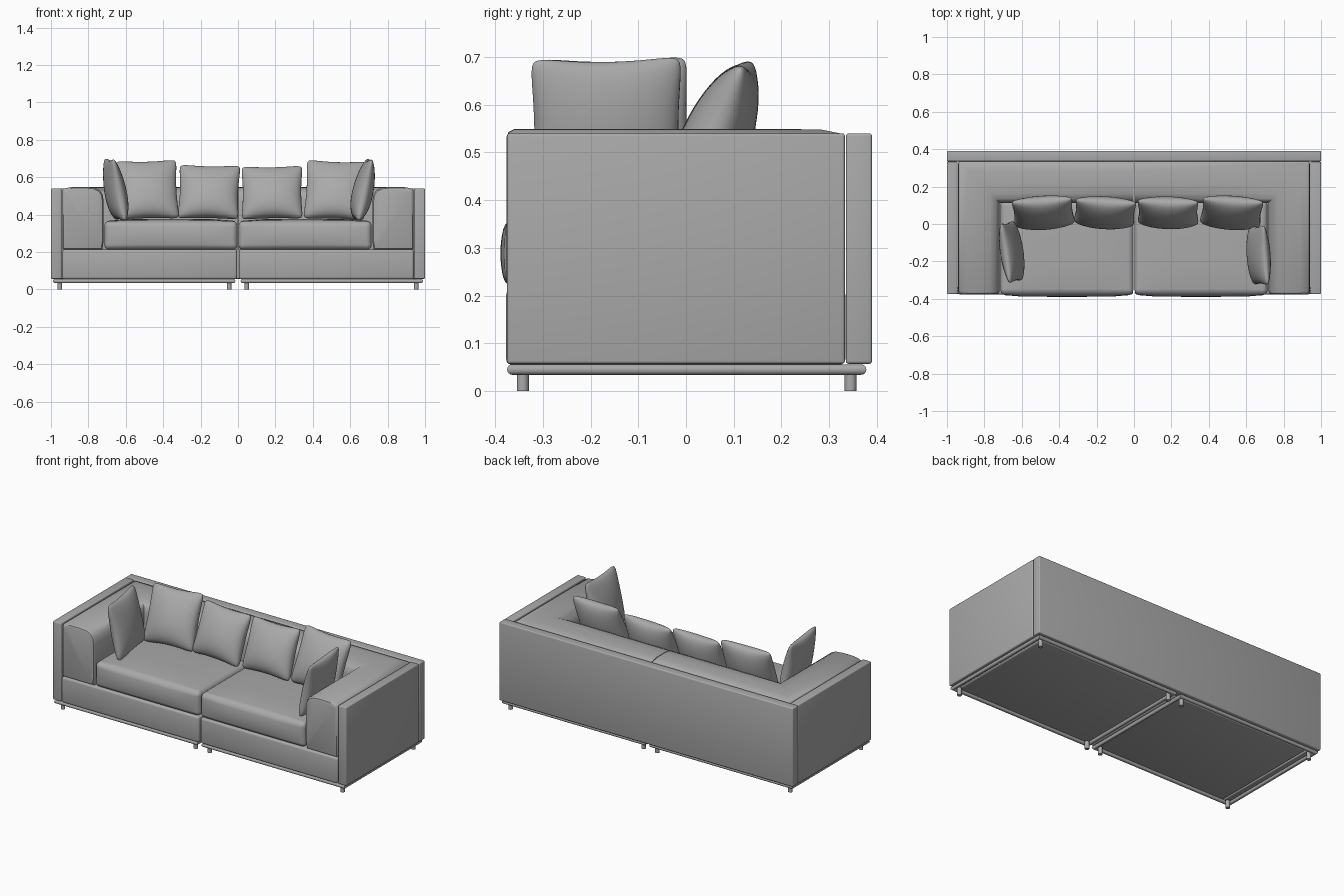
import bpy, bmesh, math
from mathutils import Matrix, Vector

if "Cube" in bpy.data.objects:
    bpy.data.objects.remove(bpy.data.objects["Cube"])

fabric = bpy.data.materials.new("grey fabric")
fabric.diffuse_color = (0.4, 0.4, 0.4, 1)
fabric.use_nodes = True
fabric.node_tree.nodes["Principled BSDF"].inputs["Base Color"].default_value = fabric.diffuse_color


def finish(name, bm, angle=40):
    bmesh.ops.recalc_face_normals(bm, faces=bm.faces[:])
    me = bpy.data.meshes.new(name)
    bm.to_mesh(me)
    bm.free()
    me.materials.append(fabric)
    ob = bpy.data.objects.new(name, me)
    bpy.context.collection.objects.link(ob)
    bpy.ops.object.select_all(action='DESELECT')
    ob.select_set(True)
    bpy.context.view_layer.objects.active = ob
    bpy.ops.object.shade_smooth_by_angle(angle=math.radians(angle))
    return ob


def soft_box(name, lo, hi, r, seg=3, crown=0.0, bulge=0.0):
    """Rounded box, optionally swollen on top (crown) and front (bulge)."""
    lo, hi = Vector(lo), Vector(hi)
    mid, half = (lo + hi) / 2, (hi - lo) / 2
    bm = bmesh.new()
    bmesh.ops.create_cube(bm, size=2)
    for v in bm.verts:
        v.co = Vector([mid[i] + v.co[i] * half[i] for i in range(3)])
    bmesh.ops.bevel(bm, geom=bm.edges[:], offset=r, segments=seg,
                    affect='EDGES', profile=0.5)
    if crown or bulge:
        for axis in range(3):
            no = Vector([1.0 if i == axis else 0.0 for i in range(3)])
            for k in range(-4, 5):
                co = mid + no * (half[axis] - r * 1.05) * k / 4
                bmesh.ops.bisect_plane(bm, geom=bm.verts[:] + bm.edges[:] + bm.faces[:],
                                       plane_co=co, plane_no=no)
        for v in bm.verts:
            u, w, t = [max(-1, min(1, (v.co[i] - mid[i]) / half[i])) for i in range(3)]
            v.co.z += crown * (1 - u ** 4) * (1 - w ** 4) * max(t, 0)
            v.co.y -= bulge * (1 - u ** 6) * (1 - t * t) * max(-w, 0)
    return finish(name, bm)


def loft(name, rings, closed=False):
    bm = bmesh.new()
    rows = [[bm.verts.new(p) for p in ring] for ring in rings]
    n = len(rows[0])
    for a in range(len(rows) if closed else len(rows) - 1):
        A, B = rows[a], rows[(a + 1) % len(rows)]
        for i in range(n):
            bm.faces.new((A[i], A[(i + 1) % n], B[(i + 1) % n], B[i]))
    if not closed:
        bm.faces.new(rows[0])
        bm.faces.new(rows[-1])
    return finish(name, bm)


def pillow(name, loc, w, h, t, yaw, lean, roll=0):
    """Puffy square cushion with pinched edges and rounded corners."""
    n = 12
    bm = bmesh.new()
    m = (Matrix.Translation(loc) @ Matrix.Rotation(math.radians(yaw), 4, 'Z')
         @ Matrix.Rotation(math.radians(-lean), 4, 'X')
         @ Matrix.Rotation(math.radians(roll), 4, 'Y'))
    ts = [math.sin(math.pi / 2 * i / n) for i in range(-n, n + 1)]
    for side in (-1, 1):
        grid = []
        for u in ts:
            row = []
            for v in ts:
                corner = 1 - 0.07 * (u * v) ** 8
                x = w / 2 * u * (1 - 0.07 * (1 - v * v)) * corner
                z = h / 2 * v * (1 - 0.08 * (1 - u * u)) * corner
                puff = max(0, (1 - u * u) * (1 - v * v)) ** 0.45
                y = side * t / 2 * puff * (1 - 0.15 * v)
                row.append(bm.verts.new(m @ Vector((x, y, z))))
            grid.append(row)
        for i in range(2 * n):
            for j in range(2 * n):
                bm.faces.new((grid[i][j], grid[i + 1][j], grid[i + 1][j + 1], grid[i][j + 1]))
    bmesh.ops.remove_doubles(bm, verts=bm.verts[:], dist=1e-5)
    return finish(name, bm, 80)


# Outer back panel
soft_box("back_panel", (-1, 0.335, 0.057), (1, 0.39, 0.54), 0.006)

# Arm and back cushion section: (distance inward from outer face, height)
section = [(0, 0.213), (0, 0.53), (0.01, 0.54), (0.05, 0.548), (0.12, 0.549),
           (0.17, 0.544), (0.198, 0.531), (0.214, 0.508), (0.22, 0.47),
           (0.22, 0.26), (0.212, 0.213)]


def station(sx, x, y, dx, dy, inset=0.0):
    ring = []
    for s, z in section:
        s = 0.11 + (s - 0.11) * (1 - inset / 0.11)
        z = 0.38 + (z - 0.38) * (1 - inset / 0.165)
        ring.append((sx * (x + s * dx), y + s * dy, z))
    return ring


for sx, side in ((-1, "left"), (1, "right")):
    def span(a, b):
        return sorted((sx * a, sx * b))

    # Outer side panel
    x0, x1 = span(1, 0.944)
    soft_box(side + "_side_panel", (x0, -0.375, 0.057), (x1, 0.333, 0.54), 0.006)
    # Upholstered base
    x0, x1 = span(0.94, 0.005)
    soft_box(side + "_base", (x0, -0.377, 0.055), (x1, 0.334, 0.213), 0.012)
    # Seat cushion
    x0, x1 = span(0.714, 0.003)
    soft_box(side + "_seat_cushion", (x0, -0.376, 0.213), (x1, 0.125, 0.364), 0.025,
             4, crown=0.014, bulge=0.013)
    # Mitred arm and back cushion, outer line runs arm front, corner, middle
    loft(side + "_arm_and_back_cushion", [
        station(sx, -0.938, -0.376, 1, 0, 0.016),
        station(sx, -0.938, -0.372, 1, 0, 0.006),
        station(sx, -0.938, -0.360, 1, 0),
        station(sx, -0.938, 0.333, 1, -1),
        station(sx, -0.002, 0.333, 0, -1)])
    # Tubular foot frame with mitred corners
    r = 0.011
    rings = []
    for x, y, dx, dy in ((0.979, -0.364, 1, -1), (0.979, 0.367, 1, 1),
                         (0.025, 0.367, -1, 1), (0.025, -0.364, -1, -1)):
        rings.append([(sx * (x + dx * r * math.cos(a)), y + dy * r * math.cos(a),
                       0.045 + r * math.sin(a))
                      for a in [2 * math.pi * k / 16 for k in range(16)]])
    loft(side + "_foot_frame", rings, closed=True)
    # Round legs
    for x in (0.953, 0.047):
        for y, end in ((-0.342, "front"), (0.345, "back")):
            bm = bmesh.new()
            bmesh.ops.create_cone(bm, cap_ends=True, segments=20, radius1=0.0125,
                                  radius2=0.0125, depth=0.045,
                                  matrix=Matrix.Translation((sx * x, y, 0.0225)))
            place = "outer" if x > 0.5 else "inner"
            finish(f"{side}_{place}_{end}_leg", bm)

# Back pillows leaning on the back cushion
for i, (x, z, h, yaw, roll) in enumerate(((-0.485, 0.533, 0.345, 3, -1.5),
                                          (-0.155, 0.521, 0.315, -3, 1),
                                          (0.182, 0.518, 0.31, -2, -1),
                                          (0.522, 0.531, 0.345, -3, 2))):
    pillow(f"back_pillow_{i + 1}", (x, 0.065, z), 0.335, h, 0.145, yaw, 22, roll)

# Side pillows leaning on the arms
pillow("left_side_pillow", (-0.657, -0.15, 0.534), 0.33, 0.345, 0.11, 98, 11, -1)
pillow("right_side_pillow", (0.67, -0.167, 0.534), 0.325, 0.345, 0.11, -86, 12, 1)
